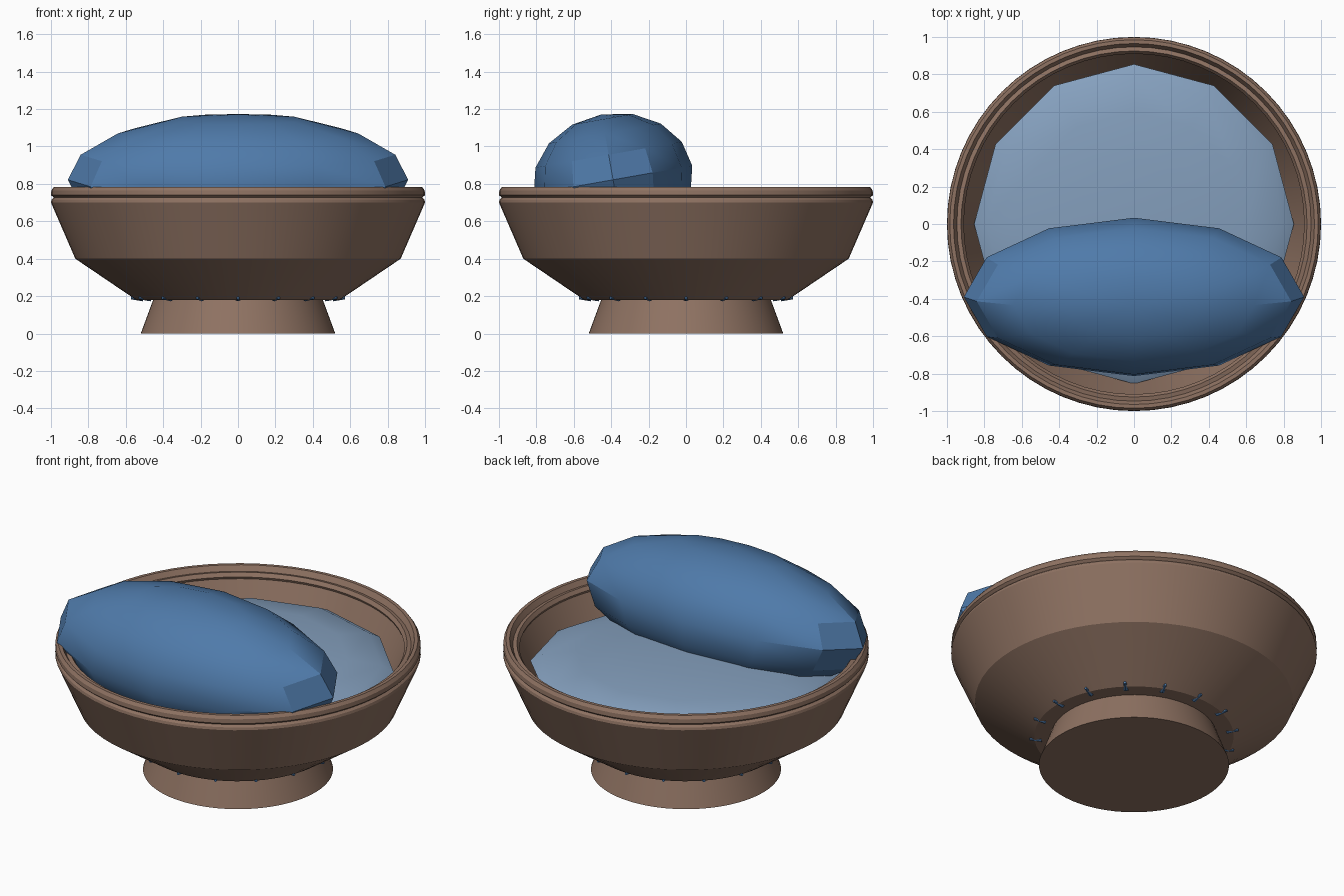
import bpy, bmesh, math

cube = bpy.data.objects.get("Cube")
if cube:
    bpy.data.objects.remove(cube, do_unlink=True)


def material(name, rgb):
    m = bpy.data.materials.new(name)
    m.use_nodes = True
    col = (*rgb, 1.0)
    m.diffuse_color = col
    bsdf = m.node_tree.nodes["Principled BSDF"]
    bsdf.inputs["Base Color"].default_value = col
    bsdf.inputs["Roughness"].default_value = 0.8
    return m


BROWN = material("warm brown", (0.275, 0.170, 0.123))
BLUE = material("denim blue", (0.078, 0.195, 0.400))
PALE = material("pale blue", (0.235, 0.352, 0.515))


def smooth(obj, angle=30):
    bpy.ops.object.select_all(action="DESELECT")
    obj.select_set(True)
    bpy.context.view_layer.objects.active = obj
    bpy.ops.object.shade_smooth_by_angle(angle=math.radians(angle))


def finish(name, bm, mat, angle=30):
    bmesh.ops.recalc_face_normals(bm, faces=bm.faces)
    mesh = bpy.data.meshes.new(name)
    bm.to_mesh(mesh)
    bm.free()
    mesh.materials.append(mat)
    obj = bpy.data.objects.new(name, mesh)
    bpy.context.collection.objects.link(obj)
    smooth(obj, angle)
    return obj


def lathe(name, profile, mat, steps=64):
    """Spin an (r, z) profile around the z axis."""
    bm = bmesh.new()
    verts = [bm.verts.new((r, 0, z)) for r, z in profile]
    edges = [bm.edges.new(pair) for pair in zip(verts, verts[1:])]
    bmesh.ops.spin(bm, geom=verts + edges, cent=(0, 0, 0), axis=(0, 0, 1),
                   angle=2 * math.pi, steps=steps, use_duplicate=False)
    bmesh.ops.remove_doubles(bm, verts=bm.verts, dist=1e-4)
    return finish(name, bm, mat)


def cushion(name, size, location, tilt, mat):
    """Coarse squashed sphere, tipped about x."""
    bm = bmesh.new()
    bmesh.ops.create_uvsphere(bm, u_segments=12, v_segments=8, radius=1)
    bmesh.ops.scale(bm, vec=size, verts=bm.verts)
    obj = finish(name, bm, mat)
    obj.location = location
    obj.rotation_euler.x = math.radians(tilt)
    return obj


# Flared pedestal
lathe("pedestal", [(0, 0), (0.52, 0), (0.45, 0.19), (0, 0.19)], BROWN)

# Bowl: underside, outer wall, ringed rim, inner wall, floor
lathe("bowl", [
    (0, 0.18), (0.545, 0.18), (0.87, 0.40), (1.0, 0.70),
    (0.997, 0.715), (0.985, 0.727), (1.0, 0.74), (0.998, 0.765),
    (0.985, 0.783), (0.965, 0.783), (0.947, 0.752), (0.925, 0.757),
    (0.91, 0.735), (0.915, 0.722), (0.825, 0.52), (0.62, 0.42), (0, 0.42),
], BROWN)

# Cushions
cushion("seat_cushion", (0.855, 0.855, 0.10), (0, 0, 0.605), 2, PALE)
cushion("back_pillow", (0.91, 0.43, 0.355), (0, -0.39, 0.822), 10, BLUE)

# Ring of small studs around the foot of the bowl
STUDS = 16
for i in range(STUDS):
    a = 2 * math.pi * i / STUDS
    bm = bmesh.new()
    bmesh.ops.create_cone(bm, cap_ends=True, segments=8,
                          radius1=0.018, radius2=0.007, depth=0.065)
    stud = finish(f"stud_{i + 1}", bm, BLUE)
    stud.location = (0.54 * math.cos(a), 0.54 * math.sin(a), 0.19)
    stud.rotation_euler = (0, math.pi / 2, a)
